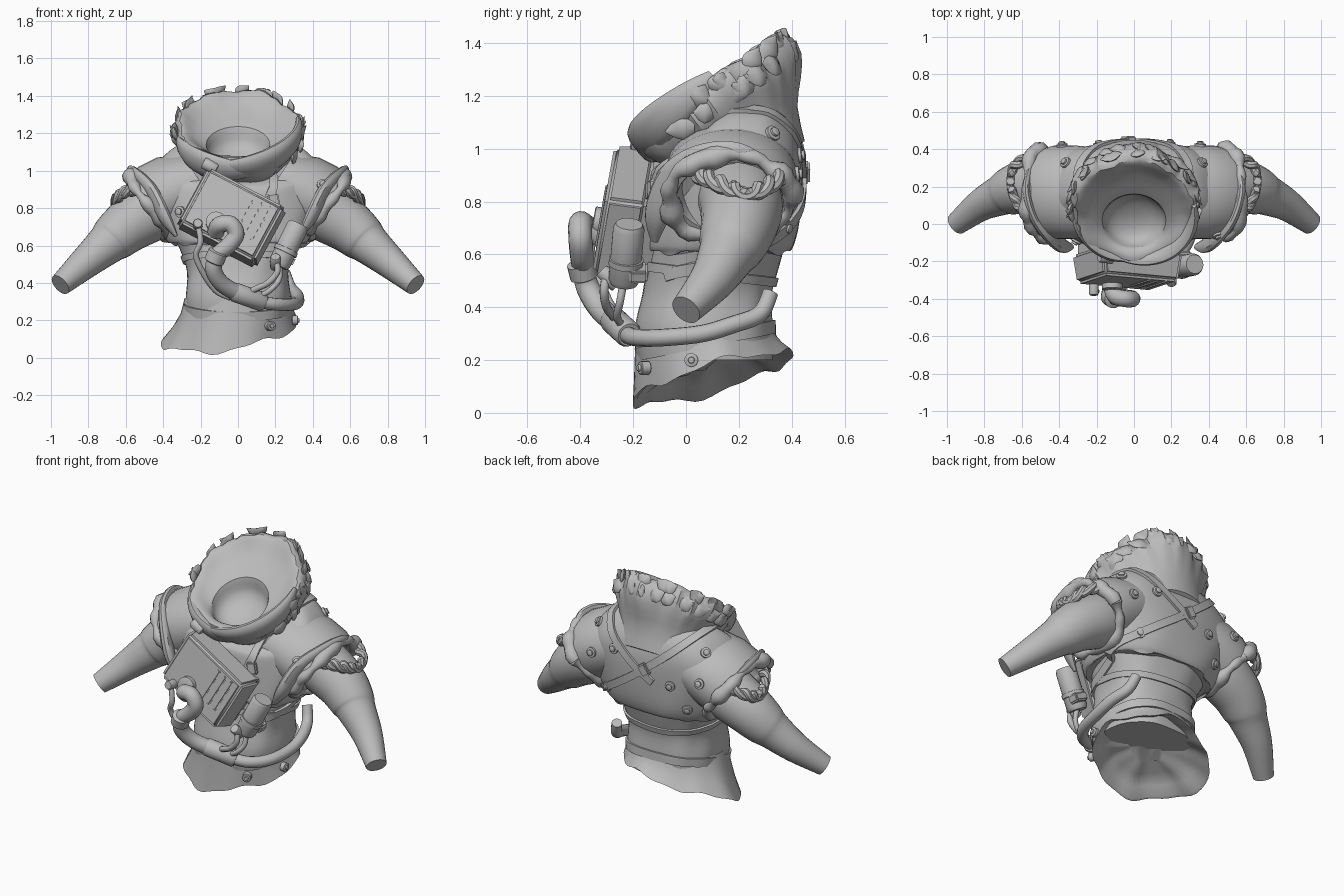
import bpy, bmesh, math, random
from math import sin, cos, pi, radians
from mathutils import Vector, Matrix
from mathutils.bvhtree import BVHTree

random.seed(4)
V = Vector
if "Cube" in bpy.data.objects:
    bpy.data.objects.remove(bpy.data.objects["Cube"])

grey = bpy.data.materials.new("clay grey")
grey.use_nodes = True
grey.diffuse_color = (0.5, 0.5, 0.5, 1)
grey.node_tree.nodes["Principled BSDF"].inputs["Base Color"].default_value = (0.5, 0.5, 0.5, 1)


def finish(name, bm, angle=38):
    bmesh.ops.recalc_face_normals(bm, faces=bm.faces)
    me = bpy.data.meshes.new(name)
    bm.to_mesh(me)
    bm.free()
    me.materials.append(grey)
    me.shade_smooth()
    me.set_sharp_from_angle(angle=radians(angle))
    ob = bpy.data.objects.new(name, me)
    bpy.context.collection.objects.link(ob)
    return ob


def spline(rows, k):
    """Catmull-Rom through rows of equal-length tuples."""
    out = []
    for i in range(len(rows) - 1):
        a, b, c, d = (rows[max(0, min(len(rows) - 1, j))] for j in range(i - 1, i + 3))
        for t in (n / k for n in range(k)):
            out.append(tuple(q + t * (r - p) / 2 + t * t * (p - 2.5 * q + 2 * r - s / 2)
                             + t ** 3 * (1.5 * (q - r) + (s - p) / 2) for p, q, r, s in zip(a, b, c, d)))
    return out + [tuple(rows[-1])]


def loft(name, rings, caps=(True, True), closed=False, angle=38):
    bm = bmesh.new()
    vs = [[bm.verts.new(p) for p in r] for r in rings]
    n = len(vs[0])
    for a, b in zip(vs, vs[1:] + vs[:1] if closed else vs[1:]):
        for i in range(n):
            bm.faces.new((a[i], a[(i + 1) % n], b[(i + 1) % n], b[i]))
    if not closed:
        for ring, cap in zip((vs[0], vs[-1]), caps):
            if cap:
                bm.faces.new(ring)
    return finish(name, bm, angle)


def tube(name, pts, n=14, k=6, flat=1.0, up=(0, 0.3, 1)):
    """Swept tube; each point is (x, y, z, radius)."""
    rows = spline(pts, k) if k > 1 else pts
    rings = []
    for i, r in enumerate(rows):
        d = (V(rows[min(i + 1, len(rows) - 1)][:3]) - V(rows[max(i - 1, 0)][:3])).normalized()
        if i == 0:
            u = d.cross(V(up)).normalized()
        u = (u - d * u.dot(d)).normalized()
        w = d.cross(u)
        rings.append([V(r[:3]) + r[3] * (u * cos(a) + w * sin(a) * flat)
                      for a in (2 * pi * j / n for j in range(n))])
    return loft(name, rings)


def rod(name, a, b, r, n=20):
    return tube(name, [(*a, r * 0.85), (*(V(a).lerp(V(b), 0.08)), r), (*(V(a).lerp(V(b), 0.92)), r),
                       (*b, r * 0.85)], n, 1)


def body(name, rows, e=2.4, hem=0.0, dip=0.0, n=64, k=4):
    """Rows are (z, y centre, x radius, y radius); dip lowers the front neckline."""
    rings = []
    for i, (z, cy, rx, ry) in enumerate(spline(rows, k)):
        ring = []
        for a in (2 * pi * j / n for j in range(n)):
            c, s = cos(a), sin(a)
            f = 1 + 0.008 * sin(5 * a + z * 9) + 0.006 * sin(9 * a - z * 14)
            drop = hem * (sin(4 * a + 1) + 0.6 * sin(11 * a)) if i < 3 else 0
            drop -= dip * max(0, -s) ** 2 * max(0, z - .9)
            ring.append(V((math.copysign(abs(c) ** (2 / e), c) * rx * f,
                           cy + math.copysign(abs(s) ** (2 / e), s) * ry * f, z + drop)))
        rings.append(ring)
    return loft(name, rings, (True, False))


# Torso, vest and shoulder sleeves
torso = body("torso", [(.2, .08, .27, .25), (.32, .07, .28, .26), (.45, .08, .27, .245), (.55, .1, .295, .25),
                       (.7, .13, .36, .26), (.85, .15, .4, .27), (.92, .16, .38, .25)])
vest = body("vest", [(.615, .125, .355, .25), (.62, .125, .375, .275), (.7, .14, .41, .285), (.85, .155, .45, .285),
                     (.97, .165, .46, .275), (1.06, .18, .41, .24), (1.13, .2, .33, .18), (1.17, .22, .22, .13)],
            2.6, 0.012, 0.72)
shells = [torso, vest]
for s, side in ((1, "left"), (-1, "right")):
    rows = [(.2, .17, .94, .24, .18), (.32, .17, .9, .25, .205), (.42, .17, .85, .25, .205),
            (.48, .165, .815, .238, .195), (.48, .165, .815, .2, .16), (.42, .165, .85, .18, .14)]
    rings = []
    for x, y, z, ru, rv in rows:
        ax = V((.55 * s, 0, .83))
        rings.append([V((x * s, y, z)) + V((0, ru * cos(a), 0)) + ax * rv * sin(a)
                      for a in (2 * pi * j / 40 for j in range(40))])
    shells.append(loft(side + "_sleeve", rings))
    # rolled torn cuff
    roll = []
    for j in range(49):
        a = 2 * pi * j / 48
        r = 1 + .03 * sin(5 * a + s) + .02 * sin(13 * a)
        p = V((.475 * s, .165, .815)) + V((0, .232 * r * cos(a), 0)) + V((.55 * s, 0, .83)) * .195 * r * sin(a)
        p.x += s * .015 * sin(3 * a)
        roll.append((*p, .034 + .01 * sin(4 * a) + .006 * sin(11 * a + s)))
    tube(side + "_cuff_roll", roll, 10, 1)
    tube(side + "_cuff_fold", [(.33 * s, -.12, .65, .015), (.39 * s, -.11, .75, .05), (.46 * s, -.06, .89, .05),
                               (.54 * s, .05, .975, .04), (.575 * s, .2, .99, .033), (.54 * s, .34, .92, .015)], 10, 5, .6)
    # arm with a gathered elbow and a flat wrist end
    tube(side + "_arm", [(.36 * s, .2, .83, .16), (.47 * s, .21, .775, .157), (.58 * s, .2, .71, .145),
                         (.665 * s, .175, .64, .128), (.71 * s, .155, .6, .11), (.82 * s, .1, .505, .086),
                         (.95 * s, 0, .39, .06)], 28)
    # twisted rope hanging over the shoulder
    path = spline([(.55 * s, .05, .9), (.61 * s, .09, .885), (.65 * s, .17, .85), (.66 * s, .24, .835),
                   (.64 * s, .31, .86), (.56 * s, .36, .9)], 10)
    for m in range(2):
        tube(side + "_rope_strand", [(x, y + .014 * cos(j * .5 + m * pi), z + .016 * sin(j * .5 + m * pi), .022)
                                     for j, (x, y, z) in enumerate(path)], 8, 1)

# Flared torn skirt with a shallow hollow underside
skirt = []
for t, inset in ((0, 0), (.35, 0), (.7, 0), (1, 0), (.98, .015), (.8, .04), (.65, .1), (.58, .2)):
    ring = []
    for j in range(60):
        a = 2 * pi * j / 60
        rim = .13 + .055 * cos(a) + .085 * sin(a) + .014 * sin(5 * a + 1) + .006 * sin(11 * a)
        f = t ** 1.6
        w = 1 + f * (.07 * max(0, -cos(a)) ** 6 + .025 * sin(4 * a + 2) + .01 * sin(9 * a))
        rx, ry = .285 + .06 * f - inset, .262 + .035 * f - inset
        ring.append(V((-.035 * f + rx * w * cos(a), .07 + .03 * f + ry * w * sin(a), .32 + (rim - .32) * t)))
    skirt.append(ring)
loft("skirt", skirt, (False, True), angle=50)

# Surface lookup for straps and rivets
verts, polys = [], []
for ob in shells:
    base = len(verts)
    verts += [v.co.copy() for v in ob.data.vertices]
    polys += [[base + i for i in p.vertices] for p in ob.data.polygons]
tree = BVHTree.FromPolygons(verts, polys)


def snap(p):
    core = V((0, .15, min(p[2], .85)))
    d = (V(p) - core).normalized()
    hit, normal, *_ = tree.ray_cast(core + d * 2, -d)
    return hit, (normal if normal.dot(d) > 0 else -normal)


def ribbon(name, pts, width, thick=.014, k=8, closed=False):
    rows = [snap(p) for p in spline(pts, k)]
    if closed:
        rows.pop()
    rings, m = [], len(rows)
    for i, (p, nrm) in enumerate(rows):
        a, b = (i - 1) % m if closed else max(i - 1, 0), (i + 1) % m if closed else min(i + 1, m - 1)
        w = (rows[b][0] - rows[a][0]).cross(nrm).normalized() * width / 2
        rings.append([p + w + nrm * thick, p - w + nrm * thick, p - w - nrm * .02, p + w - nrm * .02])
    return loft(name, rings, closed=closed)


def hoop(z):
    return [(cos(a), .1 + sin(a), z) for a in (2 * pi * j / 16 for j in range(17))]


# Waist bands and chest straps
for name, z, tilt, w in (("belt", .28, .2, .05), ("rib_band", .525, -.12, .035)):
    core_pts = [(p.x, p.y, z + tilt * (p.y - .1)) for p in (snap(q)[0] for q in hoop(z))]
    ribbon(name, core_pts, w, .012, 5, True)
ribbon("shoulder_strap", [(.16, -.16, .8), (.22, -.12, .95), (.29, .05, 1.12), (.28, .25, 1.13), (.2, .4, 1.04),
                          (.06, .44, .93), (-.08, .44, .84)], .045)
ribbon("back_strap", [(-.26, 0, 1.1), (-.29, .2, 1.13), (-.2, .4, 1.05), (-.05, .44, .93), (.12, .42, .8),
                      (.27, .33, .68), (.36, .12, .58), (.28, -.12, .52)], .045)


def block(name, size, matrix, bevel=.008):
    bm = bmesh.new()
    bmesh.ops.create_cube(bm, size=1)
    bmesh.ops.scale(bm, vec=size, verts=bm.verts)
    bmesh.ops.bevel(bm, geom=bm.edges[:], offset=bevel, segments=2, affect="EDGES")
    bm.transform(matrix)
    return finish(name, bm)


def on_surface(p):
    hit, nrm = snap(p)
    return hit, nrm, Matrix.Translation(hit + nrm * .012) @ nrm.to_track_quat("Z", "X").to_matrix().to_4x4()


for p, turn in (((-.03, .44, .91), .6), ((.2, -.14, .84), .2)):
    block("strap_buckle", (.075, .06, .03), on_surface(p)[2] @ Matrix.Rotation(turn, 4, "Z"))

# Vest rivets
for p in ((.43, -.05, .92), (-.35, -.12, .78), (.37, .33, 1.06), (-.37, .33, 1.06), (.2, .44, .98), (-.2, .44, .84),
          (.33, .4, .9), (-.36, .4, .9), (.3, .4, .7), (-.3, .4, .7)):
    c, nrm, _ = on_surface(p)
    rod("rivet_washer", c - nrm * .01, c + nrm * .012, .03, 16)
    rod("rivet_head", c, c + nrm * .024, .018, 10)

# Ragged hood collar, lofted in a tilted frame
O, U, W, N = V((0, .1, 1.2)), V((1, 0, 0)), V((0, .82, .57)), V((0, -.57, .82))


def hood(a, ru, rw, t, shift=0):
    return O + U * ru * cos(a) + W * (rw * sin(a) + shift) + N * t


rings = []
profile = [(-.34, .24, .17, .02, 0), (-.22, .255, .23, .01, 0), (-.13, .29, .30, .01, .4), (-.05, .335, .345, .01, 1),
           (.02, .34, .35, .01, 1), (.055, .315, .325, 0, .7), (.045, .28, .285, 0, .3), (.015, .225, .235, -.03, 0),
           (-.005, .17, .17, -.1, 0), (-.06, .15, .15, -.115, 0), (-.1, .1, .1, -.115, 0), (-.115, .03, .03, -.115, 0)]
for t, ru, rw, shift, rag in spline(profile, 2):
    ring = []
    for j in range(72):
        a = 2 * pi * j / 72
        upper = 1 if sin(a) > -.4 else .2
        g = rag * (upper * .022 * ((j * 5 % 18) / 18 - .5) + .012 * sin(5 * a + 1))
        ring.append(hood(a, ru + g, rw + g, t + rag * .014 * sin(7 * a), shift))
    rings.append(ring)
loft("hood_collar", rings, angle=32)

# Crossed lapels at the hood front, wide along the wall and thin across it
for name, a0, a1, start, end in (("left_lapel", 8, -115, .06, -.01), ("right_lapel", 190, 288, .0, -.02)):
    pts = []
    for j in range(13):
        f = j / 12
        p = hood(radians(a0 + (a1 - a0) * f), .325, .325, start + (end - start) * f)
        pts.append((*p, .004 + .034 * sin(pi * min(1, f * .92 + .04)) ** .7))
    tube(name, pts, 12, 2, 2.1, N)
# Flaky tufts lying against the outer wall
for row, t in ((0, -.06), (1, .0)):
    for j in range(15):
        a = radians(-20 + 220 * (j + row / 2) / 15) + random.uniform(-.05, .05)
        turn = random.choice((-1, 1)) * random.uniform(.15, .3)
        pts = [(*hood(a + turn * f, .325 + g, .34 + g, t + lift), r)
               for f, g, lift, r in ((0, 0, 0, .02), (.35, .015, .02, .042), (.7, .022, .035, .032), (1, .04, .05, .003))]
        tube("hood_tuft", pts, 8, 3, .35, U * cos(a) + W * sin(a))

# Chest box
B = Matrix.Translation((-.035, -.235, .755)) @ Matrix.Rotation(radians(-10), 4, "X") @ Matrix.Rotation(radians(28), 4, "Y")
bm = bmesh.new()
bmesh.ops.create_cube(bm, size=1)
bmesh.ops.scale(bm, vec=(.49, .16, .37), verts=bm.verts)
for v in bm.verts:
    if v.co.y < 0:
        v.co.x *= .92
        v.co.z *= .9
bmesh.ops.bevel(bm, geom=bm.edges[:], offset=.02, segments=3, affect="EDGES")
bm.transform(B)
finish("chest_box", bm)
block("box_backplate", (.44, .12, .32), B @ Matrix.Translation((0, .1, 0)))
for i in range(3):
    block("box_rib", (.022, .02, .22), B @ Matrix.Translation((.06 + i * .05, -.077, .03)), .006)
rod("box_side_knob", B @ V((-.19, .01, .19)), B @ V((-.27, .01, .19)), .032)
rod("hose_socket", B @ V((-.05, -.07, -.08)), B @ V((-.05, -.11, -.08)), .055)
rod("left_valve", (-.215, -.28, .7), (-.215, -.38, .72), .026)

# Breathing hose, coupling and return hose round the waist
tube("breathing_hose", [(-.12, -.33, .67, .045), (-.1, -.385, .71, .045), (-.04, -.4, .715, .045),
                        (-.01, -.4, .66, .045), (-.05, -.395, .6, .045), (-.11, -.39, .55, .042), (-.13, -.37, .47, .045),
                        (-.08, -.32, .39, .045), (.03, -.25, .33, .045)])
rod("hose_ring", (-.105, -.4, .57), (-.13, -.385, .51), .053)
rod("hose_coupling", (-.03, -.28, .355), (.14, -.215, .295), .052)
tube("waist_hose", [(.1, -.23, .3, .033), (.21, -.19, .285, .033), (.29, -.09, .285, .033), (.32, .06, .3, .033),
                    (.315, .18, .335, .033), (.28, .28, .375, .032), (.25, .32, .455, .03)])
tube("thin_hose", [(-.215, -.35, .71, .016), (-.2, -.36, .62, .016), (-.225, -.34, .55, .016), (-.19, -.31, .46, .016),
                   (-.12, -.26, .36, .016), (-.04, -.24, .32, .016)], 10)

# Gas canister with valve and feed hoses
rod("canister", (.325, -.215, .715), (.215, -.235, .49), .06)
rod("canister_band", (.262, -.226, .585), (.25, -.228, .56), .066)
block("canister_bracket", (.09, .07, .05), Matrix.Translation((.26, -.18, .53)) @ Matrix.Rotation(.45, 4, "Y"))
rod("canister_valve", (.2, -.26, .48), (.2, -.32, .54), .028)
tube("feed_hose", [(.2, -.3, .53, .017), (.21, -.31, .46, .017), (.16, -.3, .4, .017), (.08, -.27, .36, .017),
                   (.05, -.24, .32, .017)], 10)
tube("feed_hose_lower", [(.22, -.235, .5, .015), (.22, -.25, .42, .015), (.17, -.26, .36, .015), (.1, -.23, .32, .015)], 10)

# Skirt lugs
for p, d in (((.165, -.14, .17), (.015, -.035, 0)), ((.29, .02, .2), (.03, 0, 0))):
    rod("skirt_lug", p, V(p) + V(d), .026, 14)
    rod("lug_pin", p, V(p) + V(d) * 1.25, .013, 10)
